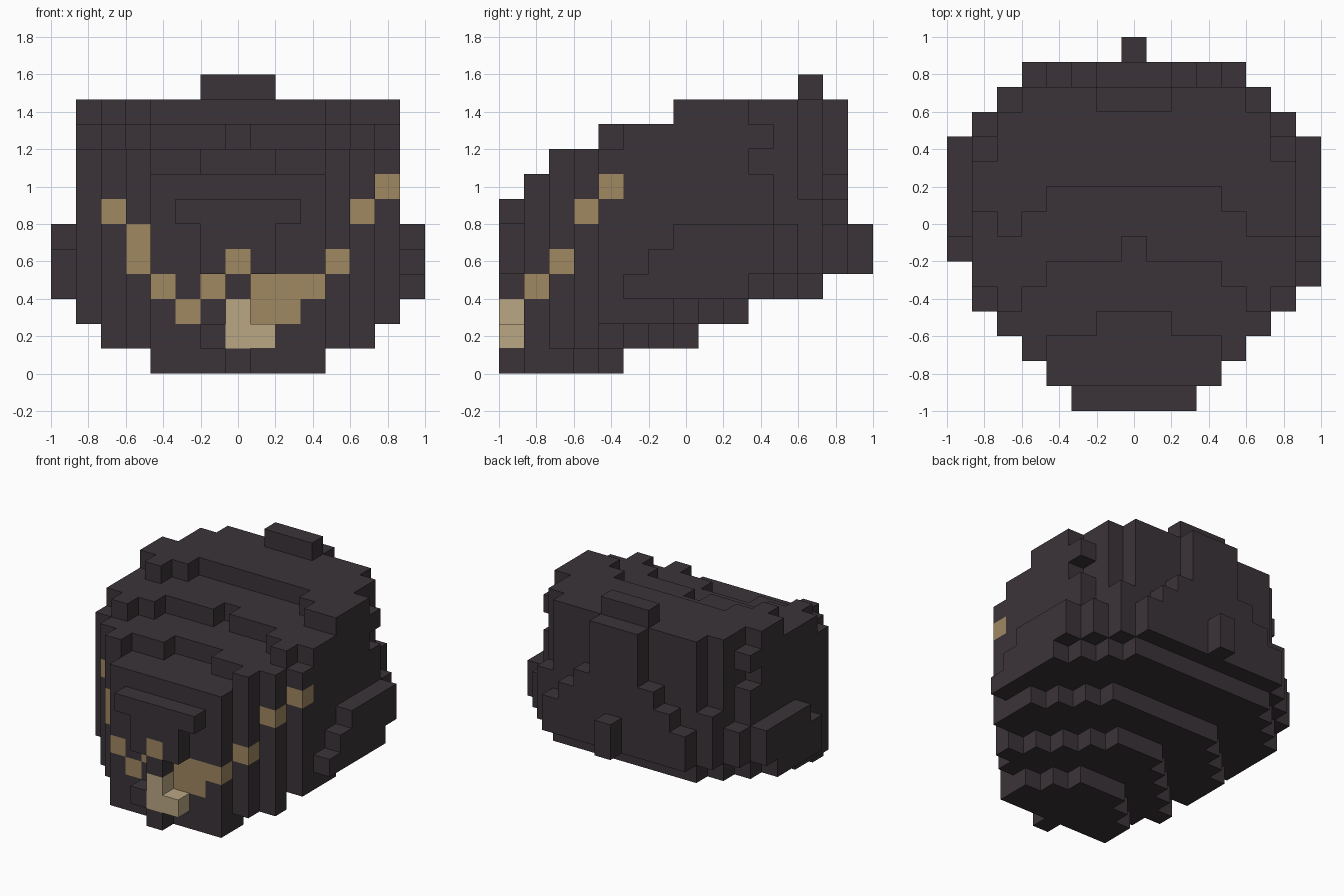
import bpy, bmesh
from mathutils import Vector

if "Cube" in bpy.data.objects:
    bpy.data.objects.remove(bpy.data.objects["Cube"])

S = 2 / 15  # size of one block


def material(name, rgb):
    m = bpy.data.materials.new(name)
    m.use_nodes = True
    m.diffuse_color = (*rgb, 1)
    m.node_tree.nodes["Principled BSDF"].inputs["Base Color"].default_value = (*rgb, 1)
    return m


DARK = material("charcoal", (0.044, 0.034, 0.041))
TAN = material("tan", (0.352, 0.246, 0.122))
CREAM = material("cream", (0.491, 0.386, 0.235))

# Each layer, bottom to top: front and back row for columns 0, 1, 2... out from the middle
FACE = [-6, -6, -6, -6, -5, -4, -3]
LAYERS = [
    (FACE, [-3, -3, -4, -5]),
    (FACE, [0, 0, -1, -2, -3, -4]),
    (FACE, [2, 2, 2, 2, 1, 0, -1]),
    (FACE, [5, 5, 5, 5, 5, 4, 3]),
    (FACE, [6, 6, 6, 6, 6, 5, 4]),
    (FACE, [6, 6, 6, 6, 6, 5, 4]),
    (FACE, [6, 6, 6, 6, 5, 5, 3]),
    (FACE, [6, 6, 6, 5, 5, 4, 3]),
    ([-3, -3, -4, -4, -5, -4, -3], [6, 6, 5, 5, 5, 4, 2]),
    ([0, -1, -1, -1, -2, -3, -2], [6, 6, 5, 5, 5, 4, 3]),
    ([2, 2, 2, 2, 1, 0, 0], [6, 6, 5, 5, 5, 4, 2]),
]


def box(x0, x1, y0, y1, z0, z1):
    return {(x, y, z) for x in range(x0, x1 + 1)
            for y in range(y0, y1 + 1) for z in range(z0, z1 + 1)}


# Head body
head = set()
for z, (front, back) in enumerate(LAYERS):
    for a, (f, b) in enumerate(zip(front, back)):
        for x in {a, -a}:
            head |= box(x, x, f, b, z, z)
head.discard((-6, 0, 10))

# Side pads, stepped at the front
left_pad = box(7, 7, -2, 2, 3, 3) | box(7, 7, -1, 3, 4, 4) | box(7, 7, 0, 3, 5, 5)
right_pad = box(-7, -7, -1, 2, 3, 3) | box(-7, -7, -1, 3, 4, 4) | box(-7, -7, 0, 3, 5, 5)

# Brow bar and nose column, small lip blocks, crest and back knob
brow_and_nose = box(-2, 2, -7, -7, 6, 6) | box(-1, 1, -7, -7, 4, 5) | {(0, -7, 3)}
lip = {(-1, -7, 1), (0, -7, 0)}
crest = box(-1, 1, 5, 5, 11, 11)
back_knob = box(0, 0, 7, 7, 4, 5)

# Tan mouth band, nose tip and cream tooth
mouth_band = {(-5, -4, 6), (-4, -5, 5), (-4, -5, 4), (-3, -6, 3), (-2, -6, 2), (-1, -6, 3),
              (4, -5, 4), (5, -4, 6), (6, -3, 7)}
mouth_band |= box(1, 3, -6, -6, 3, 3) | box(1, 2, -6, -6, 2, 2)
nose_tip = {(0, -7, 4)}
tooth = {(0, -7, 1), (0, -7, 2), (1, -7, 1)}

head -= mouth_band
brow_and_nose -= nose_tip

PARTS = [
    ("head", head, DARK), ("left_pad", left_pad, DARK), ("right_pad", right_pad, DARK),
    ("brow_and_nose", brow_and_nose, DARK), ("lip", lip, DARK), ("crest", crest, DARK),
    ("back_knob", back_knob, DARK), ("mouth_band", mouth_band, TAN),
    ("nose_tip", nose_tip, TAN), ("tooth", tooth, CREAM),
]
SOLID = set().union(*(cells for _, cells, _ in PARTS))


def build(name, cells, mat):
    """Skin the blocks, leaving out faces that touch another block."""
    bm = bmesh.new()
    for c in sorted(cells):
        centre = Vector((c[0], c[1], c[2] + 0.5))
        for axis in range(3):
            for sign in (-1, 1):
                n = Vector((0, 0, 0))
                n[axis] = sign
                if tuple(int(c[i] + n[i]) for i in range(3)) in SOLID:
                    continue
                u = Vector((0, 0, 0))
                u[(axis + 1) % 3] = 1
                v = n.cross(u)
                quad = [(-1, -1), (1, -1), (1, 1), (-1, 1)]
                bm.faces.new([bm.verts.new((centre + (n + u * p + v * q) / 2) * S)
                              for p, q in quad])
    bmesh.ops.remove_doubles(bm, verts=bm.verts, dist=0.001)
    mesh = bpy.data.meshes.new(name)
    bm.to_mesh(mesh)
    bm.free()
    mesh.materials.append(mat)
    bpy.context.collection.objects.link(bpy.data.objects.new(name, mesh))


for part in PARTS:
    build(*part)
